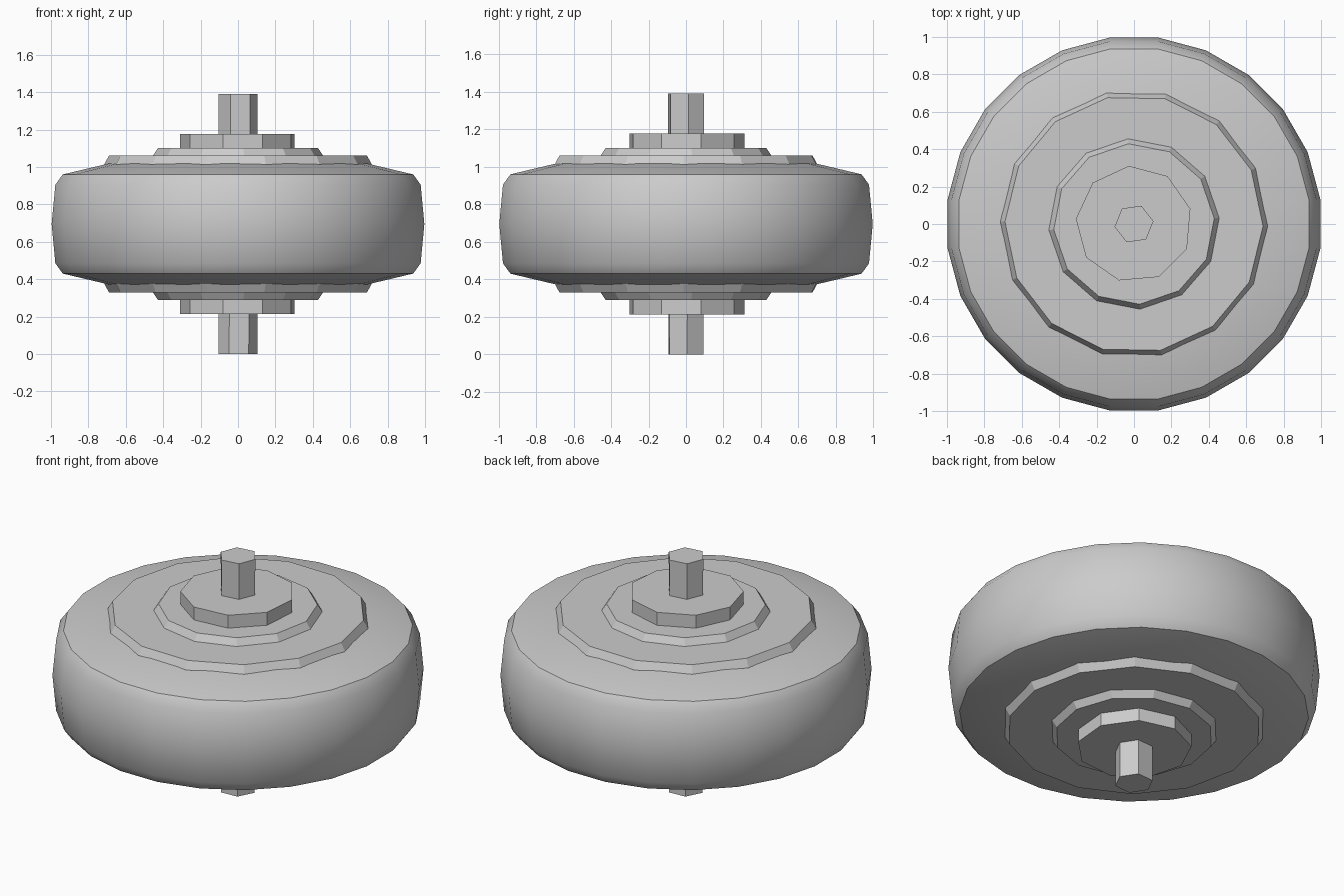
import bpy
import bmesh
from math import cos, sin, tau, radians

cube = bpy.data.objects.get("Cube")
if cube:
    bpy.data.objects.remove(cube, do_unlink=True)

MID = 0.695  # height of the wheel's plane of symmetry

grey = bpy.data.materials.new("plain_grey")
grey.use_nodes = True
colour = (0.6, 0.6, 0.6, 1)
grey.diffuse_color = colour
grey.node_tree.nodes["Principled BSDF"].inputs["Base Color"].default_value = colour


def lathe(name, half_profile, sides, phase=0, twist=0, smooth=False):
    """Capped solid turned about z from (radius, height above MID) points."""
    lower = [(r, -h) for r, h in half_profile if h > 0]
    profile = lower + half_profile[::-1]
    bm = bmesh.new()
    rings = []
    for i, (r, h) in enumerate(profile):
        turn = radians(phase + twist * i)
        rings.append([bm.verts.new((r * cos(turn + tau * k / sides),
                                    r * sin(turn + tau * k / sides), MID + h))
                      for k in range(sides)])
    for a, b in zip(rings, rings[1:]):
        for k in range(sides):
            n = (k + 1) % sides
            bm.faces.new((a[k], a[n], b[n], b[k]))
    bm.faces.new(rings[0][::-1])
    bm.faces.new(rings[-1])
    bmesh.ops.recalc_face_normals(bm, faces=bm.faces)
    mesh = bpy.data.meshes.new(name)
    bm.to_mesh(mesh)
    bm.free()
    mesh.materials.append(grey)
    obj = bpy.data.objects.new(name, mesh)
    bpy.context.collection.objects.link(obj)
    if smooth:
        bpy.ops.object.select_all(action='DESELECT')
        obj.select_set(True)
        bpy.context.view_layer.objects.active = obj
        bpy.ops.object.shade_smooth_by_angle(angle=radians(35))
    return obj


# Rounded tyre with sloping side walls
lathe("tyre", [(0.69, 0.325), (0.945, 0.265), (0.985, 0.21), (1.005, 0)],
      24, phase=7.5, smooth=True)

# Stepped discs on both sides
lathe("rim_disc", [(0.69, 0.365), (0.715, 0.32)], 14, phase=-1)
lathe("inner_disc", [(0.43, 0.405), (0.46, 0.36)], 12, phase=4)

# Hub and axle
lathe("hub", [(0.312, 0.482)], 9, phase=15)
lathe("axle", [(0.105, 0.695)], 6, phase=3, twist=5)
